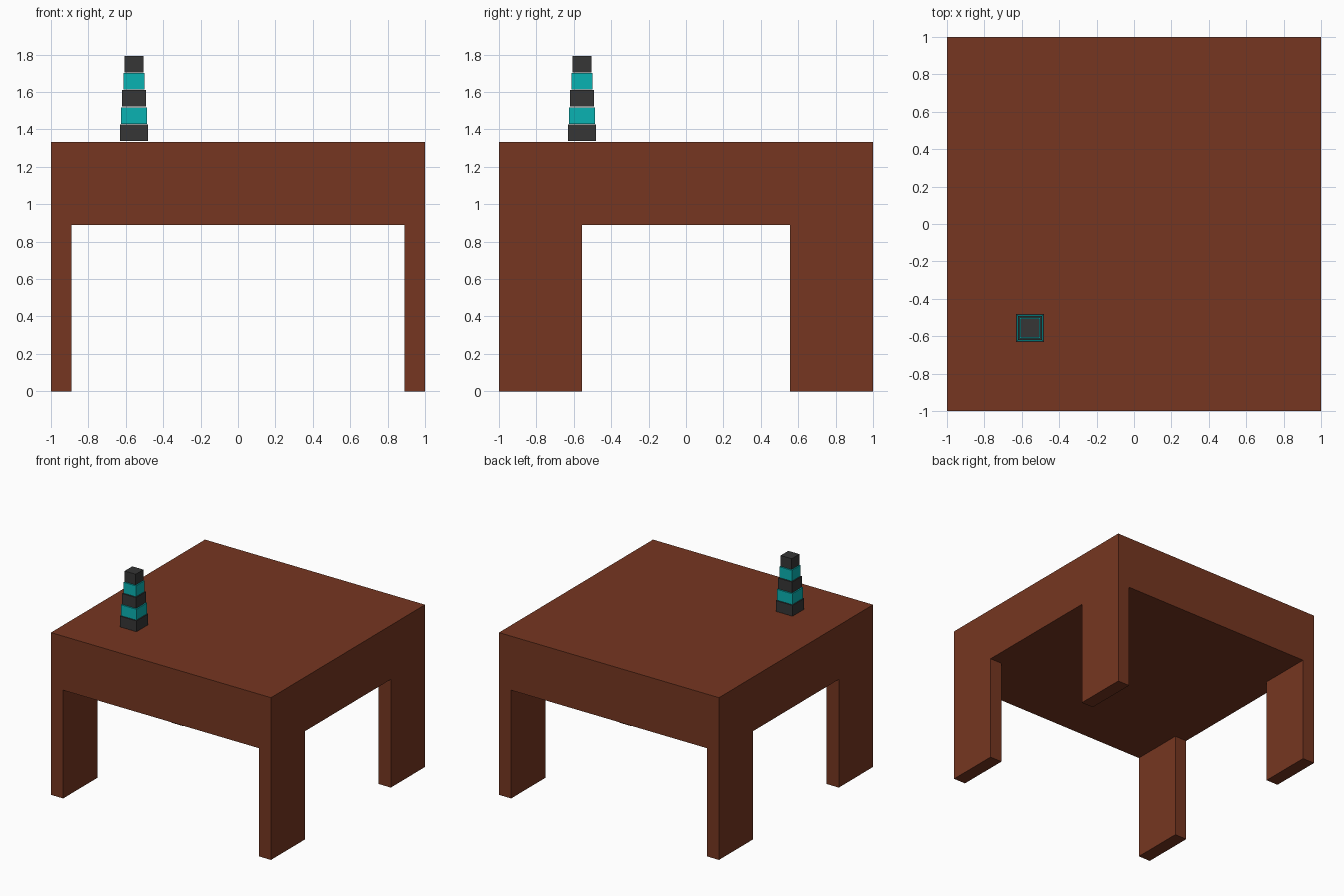
import bpy

if "Cube" in bpy.data.objects:
    bpy.data.objects.remove(bpy.data.objects["Cube"])

def material(name, color):
    m = bpy.data.materials.new(name)
    m.diffuse_color = (*color, 1)
    m.use_nodes = True
    m.node_tree.nodes["Principled BSDF"].inputs["Base Color"].default_value = m.diffuse_color
    return m

BROWN = material("brown", (0.18, 0.037, 0.015))
DARK = material("dark", (0.037, 0.037, 0.037))
TEAL = material("teal", (0.003, 0.45, 0.45))

def box(name, center, size, mat):
    bpy.ops.mesh.primitive_cube_add(size=1, location=center)
    o = bpy.context.object
    o.name = name
    o.scale = size
    bpy.ops.object.transform_apply(location=False, rotation=False, scale=True)
    o.data.materials.append(mat)
    return o

# Table top and four slab legs
LEG_H, TOP_Z = 0.889, 1.333
box("table_top", (0, 0, (LEG_H + TOP_Z) / 2), (2, 2, TOP_Z - LEG_H), BROWN)
for sx, side in ((-1, "left"), (1, "right")):
    for sy, end in ((-1, "front"), (1, "back")):
        box(f"{end}_{side}_leg", (sx * 0.9445, sy * 0.778, LEG_H / 2),
            (0.111, 0.444, LEG_H), BROWN)

# Stepped tower of alternating blocks, hairline gaps between them
for i, width in enumerate((0.152, 0.141, 0.127, 0.113, 0.10)):
    z = 1.338 + 0.0917 * i + 0.0445
    box(f"tower_block_{i + 1}", (-0.556, -0.556, z), (width, width, 0.089),
        TEAL if i % 2 else DARK)
